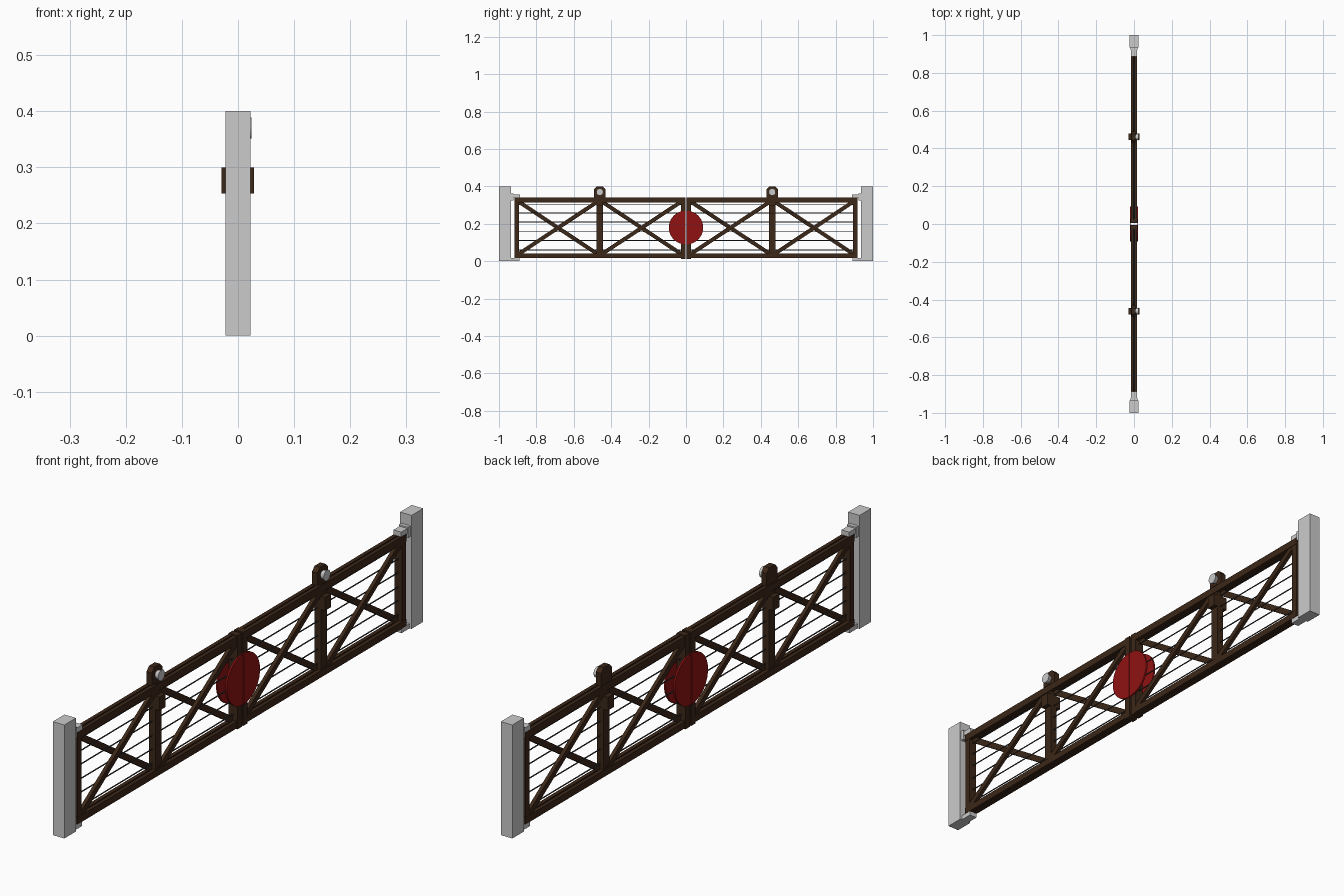
import bpy, bmesh, math
from mathutils import Matrix, Vector

if "Cube" in bpy.data.objects:
    bpy.data.objects.remove(bpy.data.objects["Cube"])


def material(name, rgb):
    m = bpy.data.materials.new(name)
    m.diffuse_color = (*rgb, 1)
    m.use_nodes = True
    m.node_tree.nodes["Principled BSDF"].inputs["Base Color"].default_value = m.diffuse_color
    return m


WOOD = material("dark_wood", (0.045, 0.02, 0.009))
RED = material("red_paint", (0.28, 0.006, 0.006))
WIRE = material("dark_wire", (0.04, 0.04, 0.04))


def finish(name, bm, mat=None):
    bmesh.ops.recalc_face_normals(bm, faces=bm.faces)
    me = bpy.data.meshes.new(name)
    bm.to_mesh(me)
    bm.free()
    ob = bpy.data.objects.new(name, me)
    bpy.context.collection.objects.link(ob)
    if mat:
        me.materials.append(mat)
    return ob


def box(name, x, y, z, mat=None):
    """Box from (min, max) ranges on each axis."""
    bm = bmesh.new()
    size = [abs(r[1] - r[0]) for r in (x, y, z)]
    mid = Vector([(r[0] + r[1]) / 2 for r in (x, y, z)])
    bmesh.ops.create_cube(bm, size=1, matrix=Matrix.Translation(mid) @ Matrix.Diagonal((*size, 1)))
    return finish(name, bm, mat)


def plate(name, profile, x, mat=None):
    """Extrude a closed (y, z) profile across an x range."""
    bm = bmesh.new()
    face = bm.faces.new([bm.verts.new((x[0], y, z)) for y, z in profile])
    new = bmesh.ops.extrude_face_region(bm, geom=[face])["geom"]
    bmesh.ops.translate(bm, vec=(x[1] - x[0], 0, 0),
                        verts=[v for v in new if isinstance(v, bmesh.types.BMVert)])
    return finish(name, bm, mat)


def brace(name, a, b, width, x):
    """Diagonal plank between two (y, z) points."""
    a, b = Vector(a), Vector(b)
    d = (b - a).normalized()
    n = Vector((-d.y, d.x)) * width / 2
    return plate(name, [a + n, b + n, b - n, a - n], x, WOOD)


def cylinder(name, r1, r2, depth, loc, axis, segs, mat=None):
    bm = bmesh.new()
    rot = Vector((0, 0, 1)).rotation_difference(Vector(axis)).to_matrix().to_4x4()
    bmesh.ops.create_cone(bm, cap_ends=True, segments=segs, radius1=r1, radius2=r2,
                          depth=depth, matrix=Matrix.Translation(loc) @ rot)
    return finish(name, bm, mat)


for s in (-1, 1):
    def Y(a, b):
        return tuple(sorted((s * a, s * b)))

    # gate post and hinge brackets
    box("gate_post", (-0.0225, 0.0225), Y(0.935, 1.0), (0, 0.4))
    box("top_hinge_arm", (-0.015, 0.015), Y(0.888, 0.936), (0.34, 0.357))
    box("top_hinge_plate", (-0.018, 0.018), Y(0.922, 0.936), (0.325, 0.362))
    box("bottom_hinge_arm", (-0.015, 0.015), Y(0.89, 0.936), (0, 0.017))

    # doubled top and bottom rails
    for side in (-1, 1):
        x = tuple(sorted((side * 0.002, side * 0.016)))
        box("top_rail", x, Y(0.005, 0.917), (0.314, 0.34), WOOD)
        box("bottom_rail", x, Y(0.005, 0.917), (0.016, 0.04), WOOD)

    # upright stiles
    box("outer_stile", (-0.015, 0.015), Y(0.893, 0.916), (0.017, 0.339), WOOD)
    box("middle_stile", (-0.013, 0.013), Y(0.444, 0.478), (0.017, 0.345), WOOD)
    box("inner_stile", (-0.0175, 0.0175), Y(0.004, 0.028), (0.012, 0.342), WOOD)

    # crossed braces, one on each face of the gate
    for lo, hi in (Y(0.02, 0.455), Y(0.468, 0.9)):
        brace("rising_brace", (lo, 0.035), (hi, 0.322), 0.021, (0.001, 0.014))
        brace("falling_brace", (lo, 0.322), (hi, 0.035), 0.021, (-0.014, -0.001))

    # horizontal wires
    for z in (0.06, 0.11, 0.158, 0.209, 0.257, 0.302):
        cylinder("wire", 0.0022, 0.0022, 0.89, (0, s * 0.46, z), (0, 1, 0), 8, WIRE)

    # half of the red warning disc on each face
    arc = [math.radians(-90 + 180 * i / 20) for i in range(21)]
    half = [(s * (0.002 + 0.09 * math.cos(t)), 0.18 + 0.09 * math.sin(t)) for t in arc]
    for side in (-1, 1):
        plate("warning_disc", half, (side * 0.015, side * 0.0215), RED)

    # lamp housing, its bracket block and lens
    c = s * 0.461
    outline = [(-0.03, 0.335), (0.03, 0.335), (0.03, 0.385), (0.016, 0.4), (-0.016, 0.4), (-0.03, 0.385)]
    plate("lamp_housing", [(c + y, z) for y, z in outline], (-0.013, 0.008), WOOD)
    box("lamp_bracket", (-0.0295, 0.0285), (c - 0.017, c + 0.017), (0.253, 0.3), WOOD)
    cylinder("lamp_lens", 0.013, 0.019, 0.018, (0.0155, c, 0.37), (1, 0, 0), 16)
